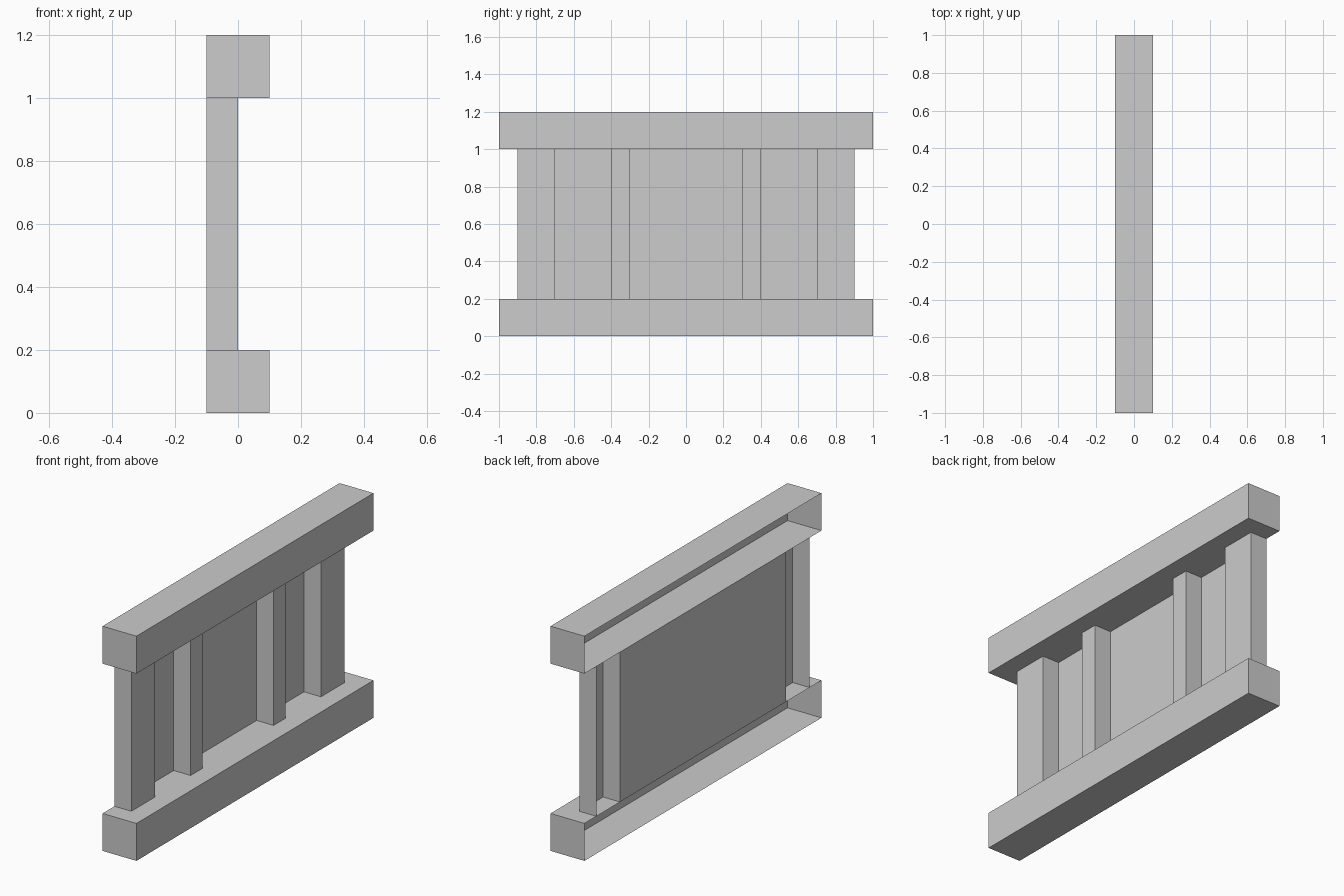
import bpy
import bmesh
from mathutils import Matrix, Vector

cube = bpy.data.objects.get("Cube")
if cube:
    bpy.data.objects.remove(cube, do_unlink=True)

LENGTH, DEPTH, RAIL, HEIGHT = 2.0, 0.2, 0.2, 1.2
BACK = -DEPTH / 2

# Single flat colour
grey = bpy.data.materials.new("plain grey")
grey.use_nodes = True
colour = (0.604, 0.604, 0.604, 1)
grey.diffuse_color = colour
grey.node_tree.nodes["Principled BSDF"].inputs["Base Color"].default_value = colour


def finish(name, bm):
    mesh = bpy.data.meshes.new(name)
    bm.to_mesh(mesh)
    bm.free()
    mesh.materials.append(grey)
    obj = bpy.data.objects.new(name, mesh)
    bpy.context.collection.objects.link(obj)


def shell(name, low, high, open_ends=False):
    """Box without its back (-x) face, and optionally without top and bottom."""
    low, high = Vector(low), Vector(high)
    bm = bmesh.new()
    bmesh.ops.create_cube(bm, size=1, matrix=Matrix.Translation((low + high) / 2)
                          @ Matrix.Diagonal((*(high - low), 1)))
    bm.normal_update()
    gone = [f for f in bm.faces
            if f.normal.x < -0.5 or (open_ends and abs(f.normal.z) > 0.5)]
    bmesh.ops.delete(bm, geom=gone, context="FACES")
    finish(name, bm)


# Top and bottom rails, hollow and open at the back
for name, z in (("bottom_rail", 0), ("top_rail", HEIGHT - RAIL)):
    shell(name, (BACK, -LENGTH / 2, z), (-BACK, LENGTH / 2, z + RAIL))

# Wide end posts and narrow inner posts, mirrored along the length
for part, inner, outer in (("end_post", 0.7, 0.9), ("inner_post", 0.3, 0.4)):
    for side, sign in (("front", -1), ("rear", 1)):
        y0, y1 = sorted((sign * inner, sign * outer))
        shell(f"{side}_{part}", (BACK, y0, RAIL), (0, y1, HEIGHT - RAIL), True)

# Thin infill sheet between the end posts
bm = bmesh.new()
corners = ((-0.7, RAIL), (0.7, RAIL), (0.7, HEIGHT - RAIL), (-0.7, HEIGHT - RAIL))
bm.faces.new([bm.verts.new((BACK, y, z)) for y, z in corners])
finish("infill_panel", bm)
